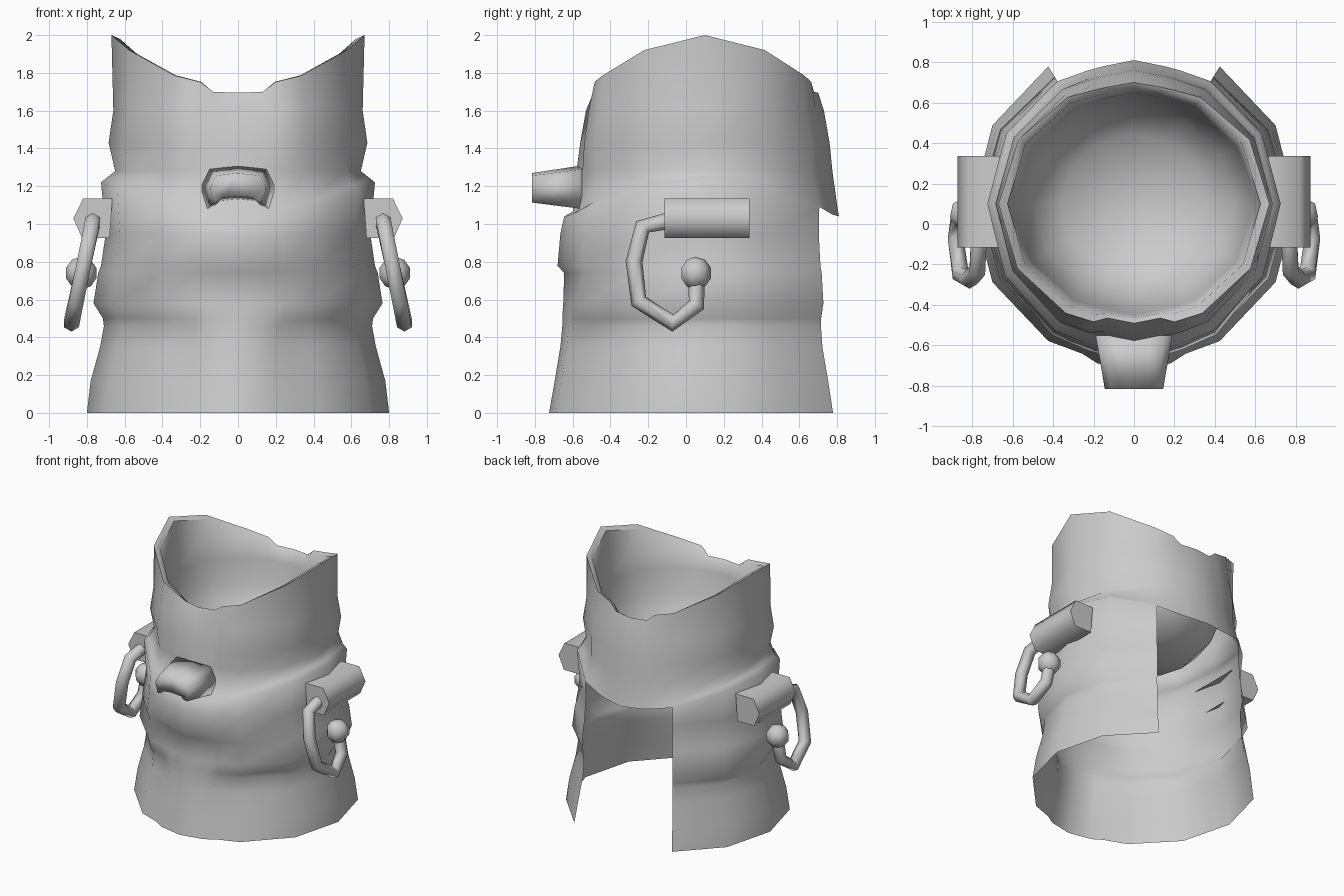
import bpy, bmesh
from math import sin, cos, radians, pi
from mathutils import Vector

cube = bpy.data.objects.get("Cube")
if cube:
    bpy.data.objects.remove(cube, do_unlink=True)

grey = bpy.data.materials.new("plain_grey")
grey.use_nodes = True
grey.diffuse_color = (0.6, 0.6, 0.6, 1)
grey.node_tree.nodes["Principled BSDF"].inputs["Base Color"].default_value = (0.6, 0.6, 0.6, 1)

CY = 0.1  # body axis sits slightly behind the origin
QUARTER = [0, 29, 58, 71, 77, 90, 103, 109, 122, 151]
ANGLES = QUARTER + [a + 180 for a in QUARTER]
N = len(ANGLES)


def finish(bm, name, angle=45, recalc=True):
    if recalc:
        bmesh.ops.recalc_face_normals(bm, faces=bm.faces[:])
    mesh = bpy.data.meshes.new(name)
    bm.to_mesh(mesh)
    bm.free()
    mesh.materials.append(grey)
    obj = bpy.data.objects.new(name, mesh)
    bpy.context.collection.objects.link(obj)
    bpy.ops.object.select_all(action='DESELECT')
    obj.select_set(True)
    bpy.context.view_layer.objects.active = obj
    bpy.ops.object.shade_smooth_by_angle(angle=radians(angle))
    return obj


def ring(bm, side, front, back, height, relief=0):
    """One row of the body; relief sinks (or raises) the front centre strip."""
    verts = []
    for a in ANGLES:
        c, s = cos(radians(a)), sin(radians(a))
        r = side + ((back if s > 0 else front) - side) * s * s
        # keep the walls between the main corners flat
        if abs(a % 180 - 90) in (13, 19):
            r *= .98
        if 256 < a < 284:
            r += relief
        verts.append(bm.verts.new((r * c, CY + r * s, height(a) if callable(height) else height)))
    return verts


def seam(a, lift=0):
    return 1.04 + lift + 0.18 * cos(radians(a)) ** 2


def rim(a, drop=0):
    """Two side peaks, with a small notch at front and back."""
    z = 1.74 + 0.26 * abs(cos(radians(a))) ** 2.7 - drop
    return z - 0.045 if abs(a % 180 - 90) < 15 else z


def skin(bm, rows, skip_back=False):
    for low, high in zip(rows, rows[1:]):
        for i in range(N):
            if skip_back and 58 <= ANGLES[i] < 122:
                continue
            j = (i + 1) % N
            bm.faces.new((low[i], low[j], high[j], high[i]))


# Body: lower wall is open at the back, upper wall is closed and continues into the bowl
bm = bmesh.new()
lower = [ring(bm, *row) for row in (
    (.80, .80, .80, 0, .025),
    (.78, .76, .765, .17, .035),
    (.73, .725, .735, .35, .04),
    (.71, .72, .73, .46, .035),
    (.715, .745, .73, .5, .01),
    (.765, .75, .73, .58),
    (.74, .745, .725, .74),
    (.725, .78, .72, .78),
    (.70, .765, .715, .95),
    (.725, .745, .71, seam))]
upper = [lower[-1]] + [ring(bm, *row) for row in (
    (.695, .70, .705, lambda a: seam(a, .025)),
    (.65, .68, .675, 1.28),
    (.685, .69, .66, 1.43, -.03),
    (.66, .665, .63, 1.6, -.035),
    (.67, .625, .60, rim, -.035),
    (.625, .585, .57, lambda a: rim(a, .02), -.02),
    (.59, .55, .55, 1.6),
    (.56, .52, .53, 1.42),
    (.50, .46, .47, 1.26),
    (.36, .34, .34, 1.12))]
skin(bm, lower, skip_back=True)
skin(bm, upper)
centre = bm.verts.new((0, CY, 1.05))
for i in range(N):
    bm.faces.new((upper[-1][i], upper[-1][(i + 1) % N], centre))
for v in [v for v in bm.verts if not v.link_faces]:
    bm.verts.remove(v)
finish(bm, "body_shell", 60, recalc=False)


def prism(name, start, end, angle, open_last=False):
    """Solid between two matching outlines; the last side can be left open."""
    bm = bmesh.new()
    a = [bm.verts.new(p) for p in start]
    b = [bm.verts.new(p) for p in end]
    bm.faces.new(a)
    bm.faces.new(b[::-1])
    for i in range(len(a) - open_last):
        j = (i + 1) % len(a)
        bm.faces.new((a[i], b[i], b[j], a[j]))
    return finish(bm, name, angle)


# Snout: tapered plug with a notched underside
half = [(0, .11), (.08, .10), (.15, .09), (.19, .01), (.19, -.03), (.165, -.12), (.13, -.11), (.10, -.08)]
outline = half + [(0, -.07)] + [(-x, z) for x, z in half[:0:-1]]
prism("snout",
      [(x, -.55, 1.2 + z) for x, z in outline],
      [(x * .76, -.815, 1.195 + z * .68) for x, z in outline], 100)


def tube(name, points, radius, sides=6):
    bm = bmesh.new()
    rings = []
    for i, p in enumerate(points):
        d = (points[min(i + 1, len(points) - 1)] - points[max(i - 1, 0)]).normalized()
        u = d.cross(Vector((1, 0, 0))).normalized()
        w = d.cross(u)
        rings.append([bm.verts.new(p + radius * (u * cos(2 * pi * k / sides) + w * sin(2 * pi * k / sides)))
                      for k in range(sides)])
    for a, b in zip(rings, rings[1:]):
        for k in range(sides):
            m = (k + 1) % sides
            bm.faces.new((a[k], a[m], b[m], b[k]))
    bm.faces.new(rings[0])
    bm.faces.new(rings[-1])
    return finish(bm, name, 80)


# Side fittings, mirrored: block, hanging hook and ball tip
block = [(.665, 1.135), (.82, 1.135), (.872, 1.03), (.825, .925), (.68, .925)]
hook = [(-.08, 1.02), (-.23, .985), (-.275, .8), (-.25, .59), (-.07, .475), (.055, .57), (.055, .7)]
for label, sx in (("left", 1), ("right", -1)):
    prism(label + "_block",
          [(sx * x, -.115, z) for x, z in block],
          [(sx * x, .335, z) for x, z in block], 80, open_last=True)
    tube(label + "_hook",
         [Vector((sx * (.765 + (1.03 - z) * .21), y, z)) for y, z in hook], .045)
    bm = bmesh.new()
    bmesh.ops.create_uvsphere(bm, u_segments=7, v_segments=5, radius=.087)
    bmesh.ops.translate(bm, verts=bm.verts[:], vec=(sx * .83, .05, .74))
    finish(bm, label + "_ball", 80)
